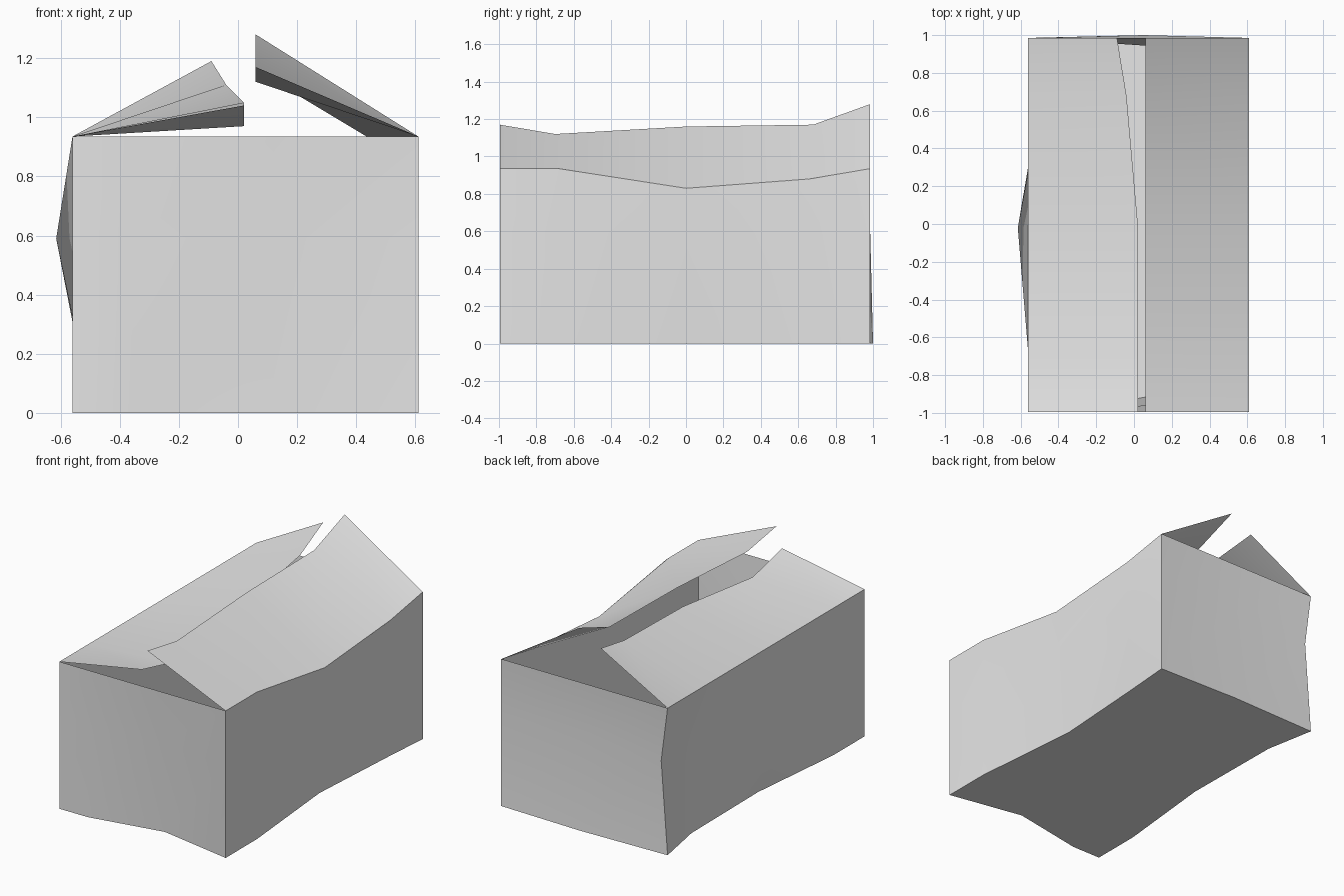
import bpy
import bmesh
import math

default = bpy.data.objects.get("Cube")
if default:
    bpy.data.objects.remove(default, do_unlink=True)

# Single plain cardboard colour
grey = bpy.data.materials.new("plain_grey")
grey.use_nodes = True
colour = (0.8, 0.8, 0.8, 1)
grey.diffuse_color = colour
grey.node_tree.nodes["Principled BSDF"].inputs["Base Color"].default_value = colour

LEFT, RIGHT, FRONT, BACK, TOP, MID = -0.56, 0.61, -0.995, 0.985, 0.935, 0.59


def make_sheet(name, rows, closed=False, floor=False):
    """Skin matching rows of points; optionally close the rows and cap the first."""
    bm = bmesh.new()
    grid = [[bm.verts.new(p) for p in row] for row in rows]
    count = len(rows[0])
    for low, high in zip(grid, grid[1:]):
        for i in range(count if closed else count - 1):
            j = (i + 1) % count
            bm.faces.new((low[i], low[j], high[j], high[i]))
    if floor:
        bm.faces.new(list(reversed(grid[0])))
    mesh = bpy.data.meshes.new(name)
    bm.to_mesh(mesh)
    bm.free()
    mesh.materials.append(grey)
    obj = bpy.data.objects.new(name, mesh)
    bpy.context.collection.objects.link(obj)
    bpy.ops.object.select_all(action="DESELECT")
    obj.select_set(True)
    bpy.context.view_layer.objects.active = obj
    bpy.ops.object.shade_smooth_by_angle(angle=math.radians(35))
    return obj


# Outline of the box, anticlockwise from the front corner on the -x side
outline = {
    "front_a": (LEFT, FRONT), "front_b": (-0.36, FRONT), "front_c": (0.12, FRONT),
    "right_a": (RIGHT, FRONT), "right_b": (RIGHT, -0.68), "right_c": (RIGHT, 0),
    "right_d": (RIGHT, 0.66), "back_a": (RIGHT, BACK), "back_b": (0.05, BACK),
    "back_c": (LEFT, BACK), "left_a": (LEFT, 0.66), "left_b": (LEFT, -0.02),
    "left_c": (LEFT, -0.68),
}

# Dents and bulges as offsets from the outline at each level
bottom_dents = {
    "front_c": (0, 0.09), "right_c": (-0.065, 0.04), "right_d": (-0.025, 0),
    "back_b": (0, 0.015), "left_a": (0.06, 0), "left_b": (0.067, 0),
}
middle_dents = {
    "front_c": (0, 0.04), "right_c": (-0.02, 0), "back_b": (0, -0.04),
    "back_c": (0.045, 0), "left_a": (0.07, 0), "left_b": (-0.055, 0),
}
top_sag = {"right_c": -0.105, "right_d": -0.055}


def ring(z, dents, sag):
    points = []
    for key, (x, y) in outline.items():
        dx, dy = dents.get(key, (0, 0))
        points.append((x + dx, y + dy, z + sag.get(key, 0)))
    return points


# Box body: dented walls, open top and a floor
make_sheet("box_body",
           [ring(0, bottom_dents, {}), ring(MID, middle_dents, {}), ring(TOP, {}, top_sag)],
           closed=True, floor=True)

# Lid flaps: hinge line first, then the bent free edge
stations = (FRONT, -0.7, 0, 0.68, BACK)


def make_flap(name, hinge_x, hinge_z, edge_x, edge_z):
    hinge = [(hinge_x, y, z) for y, z in zip(stations, hinge_z)]
    edge = [(x, y, z) for x, y, z in zip(edge_x, stations, edge_z)]
    rows = [hinge, edge] if hinge_x > 0 else [edge, hinge]
    return make_sheet(name, rows)


make_flap("right_side_flap", LEFT, [TOP] * 5,
          (0.02, 0.02, 0.02, -0.04, -0.09), (1.04, 0.97, 1.05, 1.11, 1.19))
make_flap("left_side_flap", RIGHT, (TOP, TOP, TOP - 0.105, TOP - 0.055, TOP),
          [0.06] * 5, (1.17, 1.12, 1.16, 1.17, 1.28))
